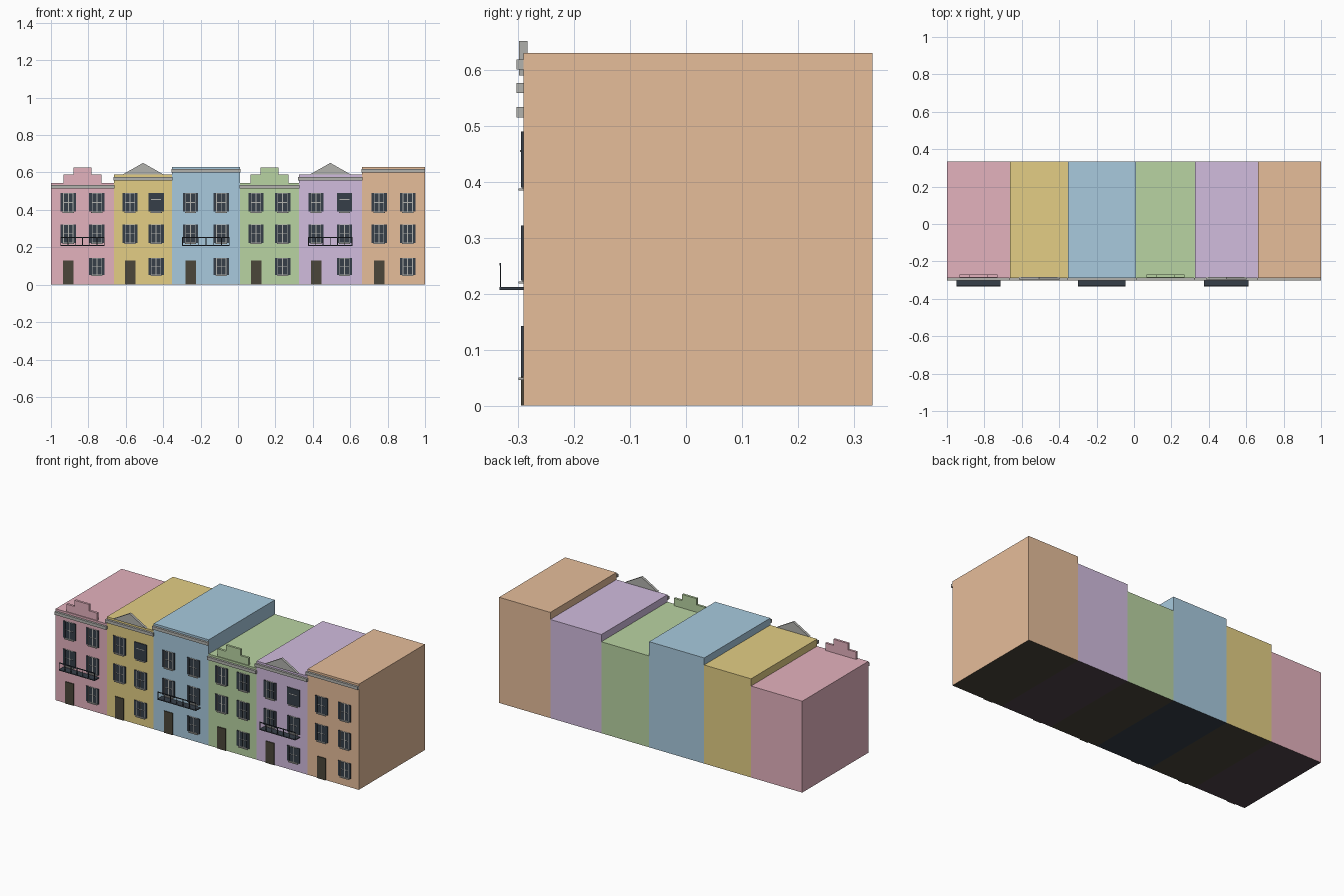
import bpy, bmesh

if "Cube" in bpy.data.objects:
    bpy.data.objects.remove(bpy.data.objects["Cube"])


def material(name, rgb):
    m = bpy.data.materials.new(name)
    lin = [((c / 255 + 0.055) / 1.055) ** 2.4 for c in rgb]
    m.diffuse_color = (*lin, 1)
    m.use_nodes = True
    m.node_tree.nodes["Principled BSDF"].inputs["Base Color"].default_value = m.diffuse_color
    return m


STONE = material("grey stone", (178, 178, 174))
SLATE = material("dark slate", (54, 62, 72))
DOOR = material("dark brown", (75, 70, 58))
PLUM = material("dark plum", (80, 67, 74))

FRONT, BACK = -0.29, 0.333


class Part:
    """Collects boxes and extruded outlines into one object."""

    def __init__(self, name, *mats):
        self.name, self.mats, self.bm = name, mats, bmesh.new()

    def extrude(self, outline, y0, y1):
        verts = [self.bm.verts.new((x, y0, z)) for x, z in outline]
        face = self.bm.faces.new(verts)
        new = bmesh.ops.extrude_face_region(self.bm, geom=[face])["geom"]
        moved = [g for g in new if isinstance(g, bmesh.types.BMVert)]
        bmesh.ops.translate(self.bm, verts=moved, vec=(0, y1 - y0, 0))

    def box(self, x0, x1, y0, y1, z0, z1):
        self.extrude([(x0, z0), (x1, z0), (x1, z1), (x0, z1)], y0, y1)

    def done(self):
        bmesh.ops.recalc_face_normals(self.bm, faces=self.bm.faces)
        if len(self.mats) > 1:  # second material on the underside
            for f in self.bm.faces:
                f.material_index = int(f.normal.z < -0.5)
        me = bpy.data.meshes.new(self.name)
        self.bm.to_mesh(me)
        self.bm.free()
        for m in self.mats:
            me.materials.append(m)
        ob = bpy.data.objects.new(self.name, me)
        bpy.context.collection.objects.link(ob)


def window(panes, shutters, frames, x, z0, z1, closed=False):
    """Four-pane window with a sill and side shutters, or closed shutters."""
    zm = (z0 + z1) / 2
    frames.box(x - 0.030, x + 0.030, FRONT - 0.009, FRONT, z0 - 0.004, z0)
    frames.box(x - 0.027, x + 0.027, FRONT - 0.002, FRONT, z0, z1)
    if closed:
        zm += 0.016
        shutters.box(x - 0.041, x + 0.041, FRONT - 0.005, FRONT, z0 + 0.002, z1)
        frames.box(x - 0.027, x + 0.027, FRONT - 0.006, FRONT, zm - 0.002, zm + 0.002)
        return
    for s in (-1, 1):
        a, b = sorted((x + s * 0.0025, x + s * 0.0235))
        panes.box(a, b, FRONT - 0.0035, FRONT - 0.001, z0 + 0.004, zm - 0.002)
        panes.box(a, b, FRONT - 0.0035, FRONT - 0.001, zm + 0.002, z1 - 0.003)
        a, b = sorted((x + s * 0.027, x + s * 0.041))
        shutters.box(a, b, FRONT - 0.005, FRONT, z0 + 0.002, z1)


def balcony(name, xc, half):
    """Slab with an open railing along the front edge."""
    p = Part(name, SLATE)
    x0, x1 = xc - half, xc + half
    p.box(x0, x1, -0.333, FRONT, 0.207, 0.212)
    p.box(x0, x1, -0.333, -0.330, 0.250, 0.255)
    n = 6
    for i in range(n + 1):
        x = x0 + 0.002 + (x1 - x0 - 0.004) * i / n
        p.box(x - 0.002, x + 0.002, -0.3325, -0.3305, 0.210, 0.252)
    p.done()


# colour, underside, left, right, height, roof ornament, balcony
HOUSES = [
    ("pink", (228, 178, 190), PLUM, -1.0, -0.662, 0.545, "gable", True),
    ("yellow", (227, 206, 133), DOOR, -0.662, -0.353, 0.588, "pediment", False),
    ("blue", (168, 202, 222), SLATE, -0.353, 0.010, 0.63, None, True),
    ("green", (185, 211, 162), DOOR, 0.010, 0.325, 0.545, "gable", False),
    ("lilac", (209, 188, 222), PLUM, 0.325, 0.662, 0.588, "pediment", True),
    ("tan", (230, 189, 154), DOOR, 0.662, 1.0, 0.63, None, False),
]

for color, rgb, under, x0, x1, h, ornament, has_balcony in HOUSES:
    wall = material(color + " wall", rgb)
    xc, w = (x0 + x1) / 2, x1 - x0
    left, right = xc - 0.226 * w, xc + 0.226 * w

    # Main block with a dark underside
    body = Part(color + "_house", wall, under)
    body.box(x0, x1, FRONT, BACK, 0, h)
    body.done()

    # Cornice band, slightly below the roof edge
    c = Part(color + "_cornice", STONE)
    c.box(max(x0 - 0.003, -1), min(x1 + 0.003, 1), FRONT - 0.013, FRONT,
          h - 0.030, h - 0.012)
    c.done()

    # Roof ornament
    if ornament == "gable":
        g = Part(color + "_stepped_gable", wall)
        half = [(0.102, h - 0.002), (0.102, 0.589), (0.048, 0.589), (0.048, 0.626)]
        g.extrude([(xc + x, z) for x, z in half]
                  + [(xc - x, z) for x, z in reversed(half)], -0.285, -0.271)
        g.done()
    elif ornament == "pediment":
        g = Part(color + "_pediment", STONE)
        g.extrude([(xc - 0.108, h + 0.002), (xc + 0.108, h + 0.002),
                   (xc, 0.651)], -0.298, -0.283)
        g.done()

    # Windows: two on each upper floor, one beside the door
    panes = Part(color + "_window_panes", SLATE)
    shutters = Part(color + "_shutters", SLATE)
    frames = Part(color + "_window_frames", STONE)
    for x, z0, z1 in [(left, 0.388, 0.49), (right, 0.388, 0.49),
                      (left, 0.222, 0.322), (right, 0.222, 0.322),
                      (right, 0.050, 0.142)]:
        closed = ornament == "pediment" and x == right and z0 > 0.38
        window(panes, shutters, frames, x, z0, z1, closed)
    for part in (panes, shutters, frames):
        part.done()

    # Door
    d = Part(color + "_door", DOOR)
    d.box(left - 0.028, left + 0.028, FRONT - 0.005, FRONT, 0, 0.13)
    d.done()

    if has_balcony:
        balcony(color + "_balcony", xc, 0.35 * w)
